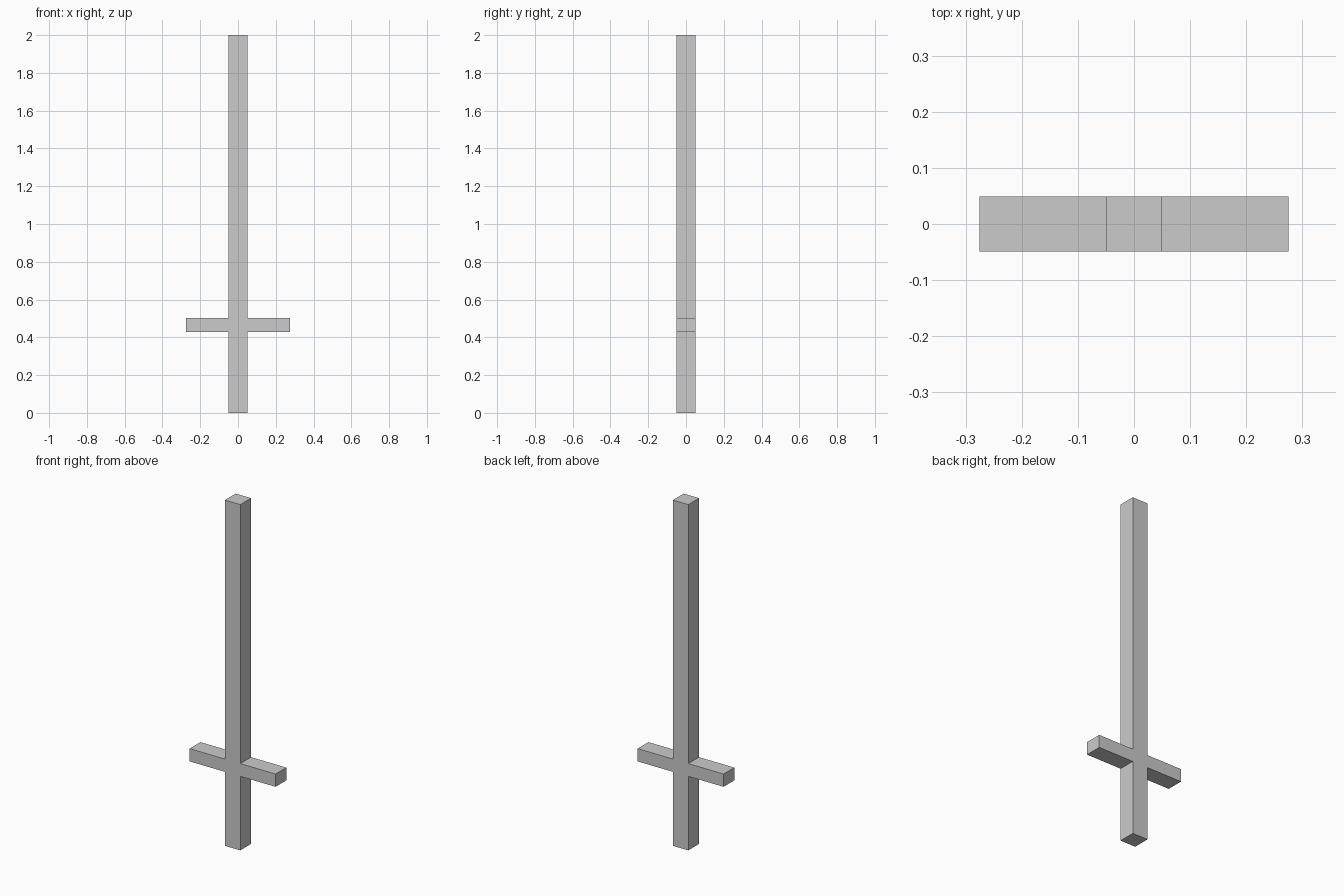
import bpy, bmesh

if "Cube" in bpy.data.objects:
    bpy.data.objects.remove(bpy.data.objects["Cube"])

HALF = 0.049                    # half thickness of blade and guard
GUARD = 0.275                   # half width of the guard
Z_LOW, Z_HIGH, TOP = 0.428, 0.502, 2.0

# right half of the cross-shaped outline, bottom to top, then mirrored
right = [(HALF, 0), (HALF, Z_LOW), (GUARD, Z_LOW),
         (GUARD, Z_HIGH), (HALF, Z_HIGH), (HALF, TOP)]
outline = right + [(-x, z) for x, z in reversed(right)]

# sword: one solid, outline extruded from front to back
bm = bmesh.new()
face = bm.faces.new([bm.verts.new((x, -HALF, z)) for x, z in outline])
ext = bmesh.ops.extrude_face_region(bm, geom=[face], use_keep_orig=True)
back = [v for v in ext["geom"] if isinstance(v, bmesh.types.BMVert)]
bmesh.ops.translate(bm, verts=back, vec=(0, 2 * HALF, 0))
bmesh.ops.recalc_face_normals(bm, faces=bm.faces[:])

mesh = bpy.data.meshes.new("sword")
bm.to_mesh(mesh)
bm.free()
bpy.context.collection.objects.link(bpy.data.objects.new("sword", mesh))
